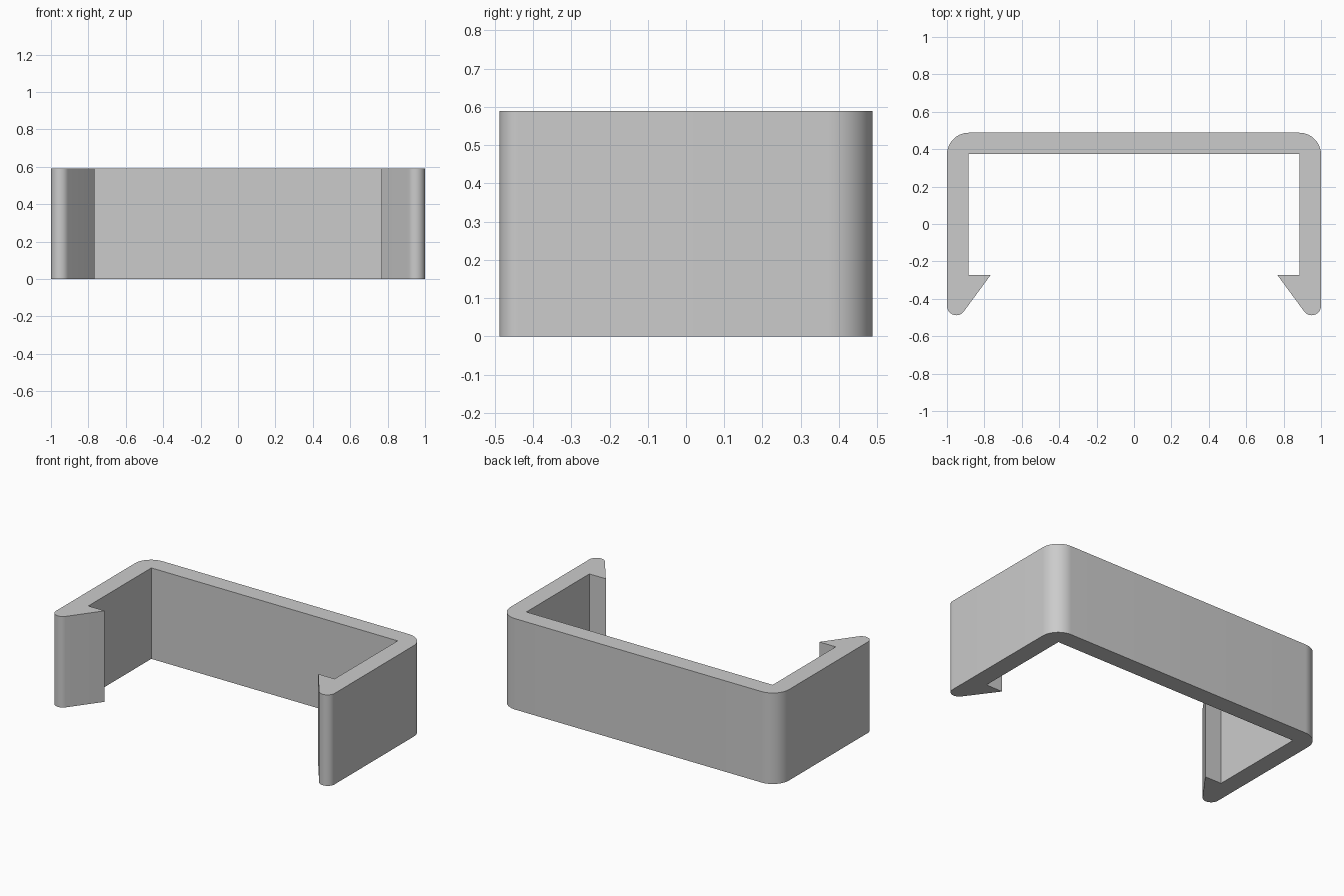
import bpy, bmesh
from math import radians, cos, sin

cube = bpy.data.objects.get("Cube")
if cube:
    bpy.data.objects.remove(cube)

HEIGHT = 0.59
BACK = 0.488


def arc(cx, cy, r, start, end, steps):
    """Points on an arc, angles in degrees."""
    angles = [radians(start + (end - start) * i / steps) for i in range(steps + 1)]
    return [(cx + r * cos(a), cy + r * sin(a)) for a in angles]


# Left half of the clip outline: inner wall, hook, rounded tip, outer corner
half = [(0.884, 0.374), (0.884, -0.272), (0.766, -0.272)]
half += arc(0.95, -BACK + 0.05, 0.05, -143.7, 0, 14)
half += arc(0.883, BACK - 0.117, 0.117, 0, 90, 16)
outline = half + [(-x, y) for x, y in reversed(half)]

# Extrude the outline upwards
bm = bmesh.new()
base = bm.faces.new([bm.verts.new((x, y, 0)) for x, y in outline])
top = bmesh.ops.extrude_face_region(bm, geom=[base], use_keep_orig=True)
bmesh.ops.translate(bm, vec=(0, 0, HEIGHT),
                    verts=[v for v in top["geom"] if isinstance(v, bmesh.types.BMVert)])
bmesh.ops.recalc_face_normals(bm, faces=bm.faces)
mesh = bpy.data.meshes.new("snap_clip")
bm.to_mesh(mesh)
bm.free()

# Plain grey material
grey = bpy.data.materials.new("light grey")
grey.use_nodes = True
colour = (0.6, 0.6, 0.6, 1)
grey.diffuse_color = colour
grey.node_tree.nodes["Principled BSDF"].inputs["Base Color"].default_value = colour
mesh.materials.append(grey)

# Smooth the rounded corners, keep the other edges sharp
clip = bpy.data.objects.new("snap_clip", mesh)
bpy.context.collection.objects.link(clip)
bpy.context.view_layer.objects.active = clip
clip.select_set(True)
bpy.ops.object.shade_smooth_by_angle(angle=radians(25))
